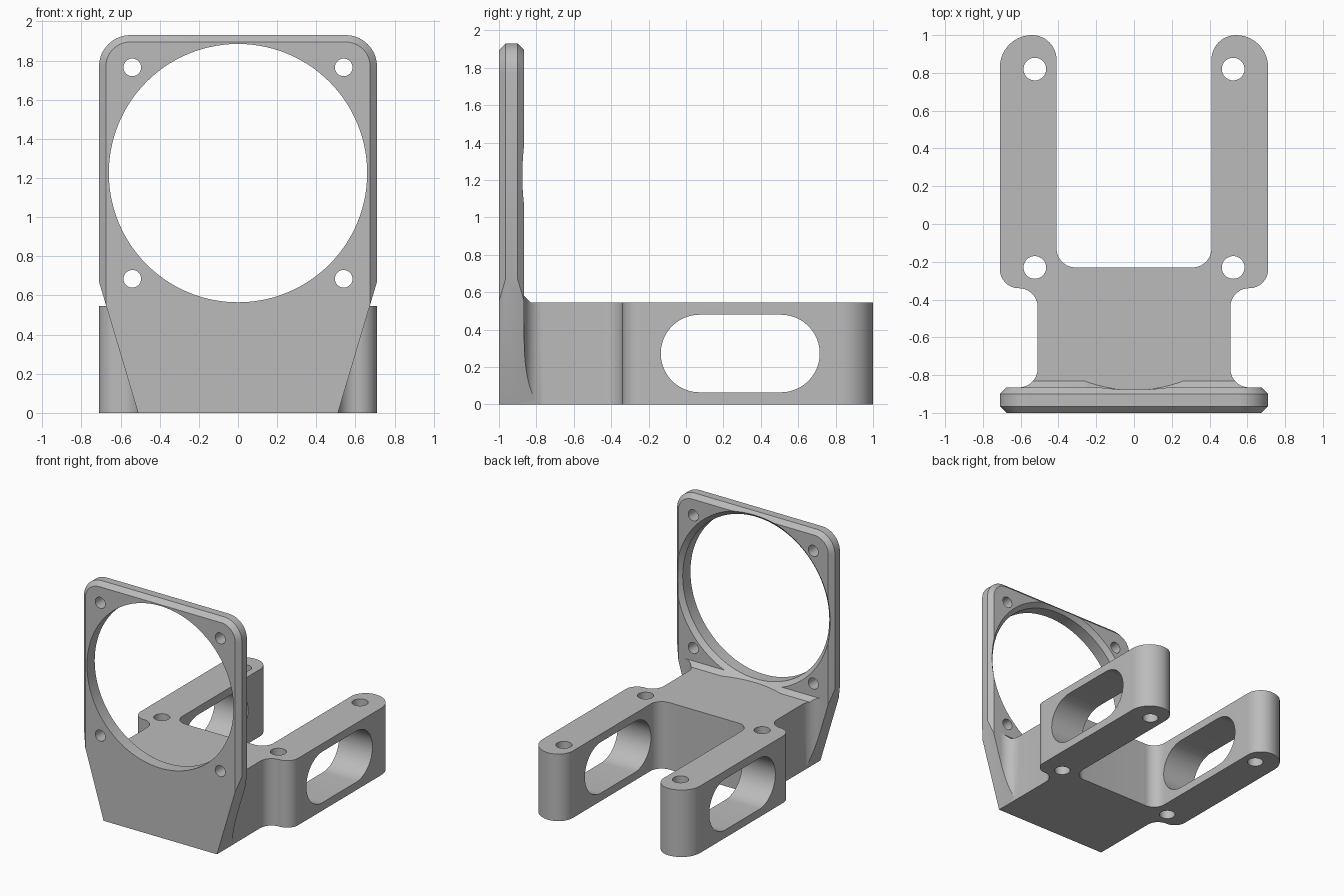
import bpy
import bmesh
from math import cos, sin, radians, pi
from mathutils import Vector

cube = bpy.data.objects.get("Cube")
if cube:
    bpy.data.objects.remove(cube, do_unlink=True)

grey = bpy.data.materials.new("mid_grey")
grey.use_nodes = True
grey.diffuse_color = (0.5, 0.5, 0.5, 1)
grey.node_tree.nodes["Principled BSDF"].inputs["Base Color"].default_value = (0.5, 0.5, 0.5, 1)


def arc(cx, cy, r, start, end, n=14):
    """Points on an arc, angles in degrees."""
    angles = [radians(start + (end - start) * i / n) for i in range(n + 1)]
    return [(cx + r * cos(a), cy + r * sin(a)) for a in angles]


def circle(cx, cy, r, n=40):
    return arc(cx, cy, r, 0, 360, n)[:-1]


def tidy(points):
    """Drop repeated neighbours from a closed outline."""
    return [p for i, p in enumerate(points)
            if (Vector(p) - Vector(points[i - 1])).length > 1e-5]


def loft(name, axis, rings):
    """Solid through (position, outline) rings stacked along an axis."""
    place = {"x": lambda p, t: (t, p[0], p[1]),
             "y": lambda p, t: (p[0], t, p[1]),
             "z": lambda p, t: (p[0], p[1], t)}[axis]
    bm = bmesh.new()
    loops = [[bm.verts.new(place(p, t)) for p in outline] for t, outline in rings]
    for a, b in zip(loops, loops[1:]):
        for i in range(len(a)):
            bm.faces.new((a[i - 1], a[i], b[i], b[i - 1]))
    bm.faces.new(loops[0])
    bm.faces.new(loops[-1])
    bmesh.ops.recalc_face_normals(bm, faces=bm.faces)
    mesh = bpy.data.meshes.new(name)
    bm.to_mesh(mesh)
    bm.free()
    mesh.materials.append(grey)
    obj = bpy.data.objects.new(name, mesh)
    bpy.context.collection.objects.link(obj)
    return obj


def slice_off(obj, point, normal):
    """Remove the part beyond a plane and close the cut."""
    bm = bmesh.new()
    bm.from_mesh(obj.data)
    cut = bmesh.ops.bisect_plane(bm, geom=bm.verts[:] + bm.edges[:] + bm.faces[:],
                                 plane_co=point, plane_no=normal, clear_outer=True)
    edges = [e for e in cut["geom_cut"] if isinstance(e, bmesh.types.BMEdge)]
    bmesh.ops.holes_fill(bm, edges=edges, sides=0)
    bmesh.ops.recalc_face_normals(bm, faces=bm.faces)
    bm.to_mesh(obj.data)
    bm.free()


def combine(target, other, operation):
    other.hide_render = True
    mod = target.modifiers.new(operation, "BOOLEAN")
    mod.operation, mod.solver, mod.object = operation, "EXACT", other
    bpy.context.view_layer.objects.active = target
    bpy.ops.object.modifier_apply(modifier=mod.name)
    bpy.data.objects.remove(other, do_unlink=True)


def plate_outline(inset):
    w, top, r = 0.71 - inset, 1.93 - inset, 0.16 - inset
    right = [(w, -0.1)] + arc(w - r, top - r, r, 0, 90)
    return right + [(-x, z) for x, z in reversed(right)]


# Upright plate with chamfered rim
bracket = loft("mounting_bracket", "y", [
    (-1, plate_outline(0.035)), (-0.965, plate_outline(0)),
    (-0.9, plate_outline(0)), (-0.865, plate_outline(0.035))])
slice_off(bracket, (0, 0, 0), (0, 0, -1))

# Forked base outline: flare, neck, shoulder, rounded arm tip, inner corner
half = ([(0.61, -0.93)] + arc(0.61, -0.765, 0.1, 270, 180)
        + arc(0.61, -0.44, 0.1, 180, 90) + arc(0.61, -0.24, 0.1, 270, 360)
        + arc(0.54, 0.83, 0.17, 0, 90) + arc(0.54, 0.87, 0.13, 90, 180)
        + arc(0.31, -0.13, 0.1, 0, -90))
fork = tidy(half + [(-x, y) for x, y in reversed(half)])

# Sloped gusset where the base meets the plate
gusset_half = half[:16] + [(0.51, -0.6)]
gusset_outline = tidy(gusset_half + [(-x, y) for x, y in reversed(gusset_half)])
gusset = loft("gusset", "z", [(0.3, gusset_outline), (0.7, gusset_outline)])
slice_off(gusset, (0, -0.865, 0.58), (0, 1, 1))
combine(bracket, gusset, "UNION")

# Large opening, flared toward the back
opening = [(-1.1, 0.66), (-0.9, 0.66), (-0.6, 0.96)]
combine(bracket, loft("opening", "y", [(y, circle(0, 1.225, r, 112)) for y, r in opening]),
        "DIFFERENCE")

# Base and arms
combine(bracket, loft("fork_base", "z", [(0, fork), (0.545, fork)]), "UNION")

# Slots through the arms
slot = arc(0.5075, 0.2725, 0.2075, -90, 90, 24) + arc(0.0725, 0.2725, 0.2075, 90, 270, 24)
combine(bracket, loft("arm_slot", "x", [(-1, slot), (1, slot)]), "DIFFERENCE")

for side in (-1, 1):
    # Tapered lower flanks of the plate
    flank = [(side * x, z) for x, z in ((0.451, -0.2), (0.81, 1.005), (1.1, -0.2))]
    combine(bracket, loft("flank", "y", [(-1.1, flank), (-0.72, flank)]), "DIFFERENCE")
    # Screw holes in the plate and the arms
    for z in (0.685, 1.765):
        hole = circle(side * 0.54, z, 0.045)
        combine(bracket, loft("plate_hole", "y", [(-1.1, hole), (-0.7, hole)]), "DIFFERENCE")
    for y in (-0.23, 0.82):
        hole = circle(side * 0.525, y, 0.06)
        combine(bracket, loft("arm_hole", "z", [(-0.1, hole), (0.7, hole)]), "DIFFERENCE")

# Smooth curved walls, crisp edges
bpy.ops.object.select_all(action="DESELECT")
bracket.select_set(True)
bpy.context.view_layer.objects.active = bracket
bpy.ops.object.shade_smooth_by_angle(angle=radians(25))
